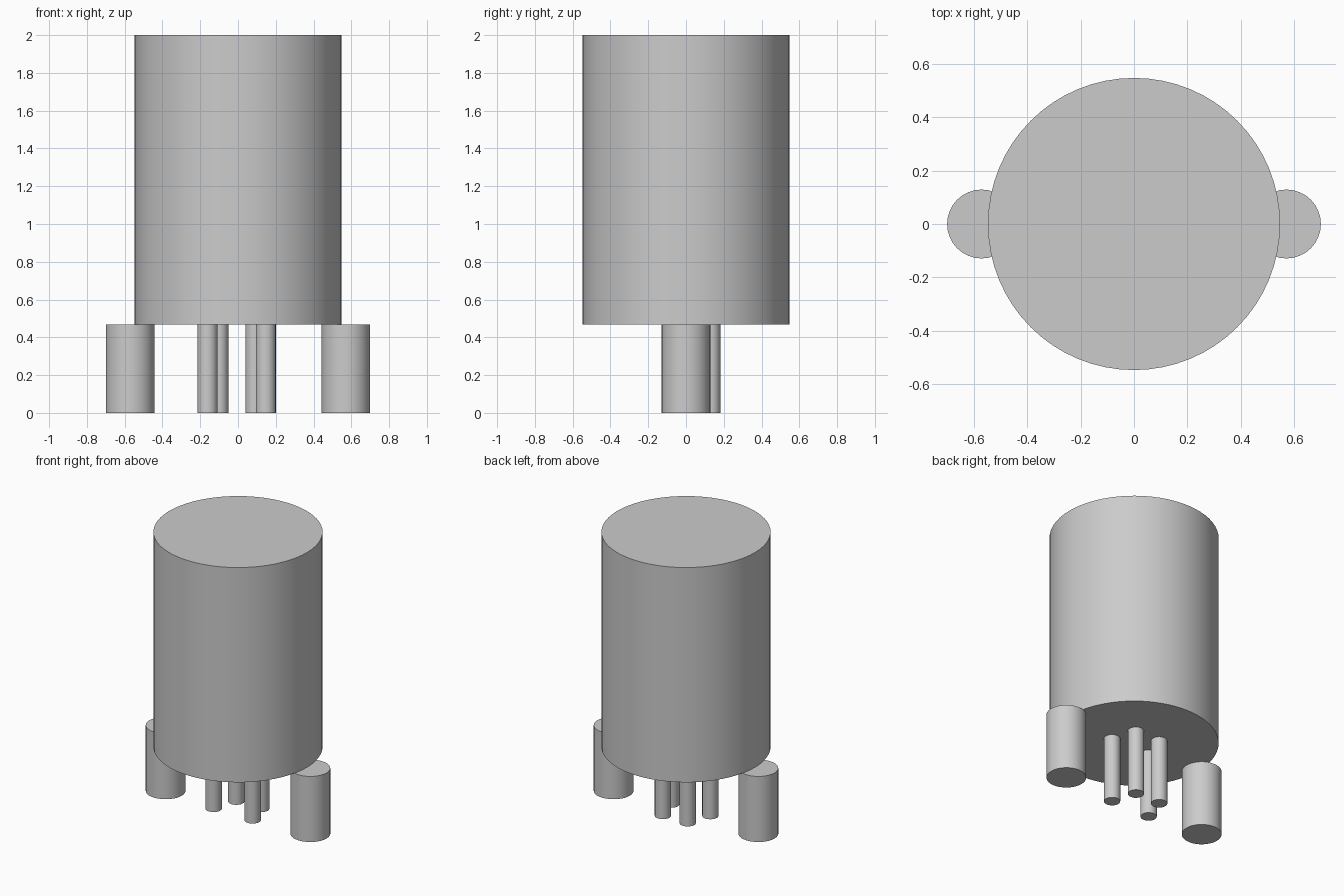
import bpy
import math

cube = bpy.data.objects.get("Cube")
if cube:
    bpy.data.objects.remove(cube, do_unlink=True)

# One plain grey for everything
grey = bpy.data.materials.new("plain_grey")
grey.use_nodes = True
colour = (0.6, 0.6, 0.6, 1)
grey.diffuse_color = colour
grey.node_tree.nodes["Principled BSDF"].inputs["Base Color"].default_value = colour


def cylinder(name, x, y, radius, bottom, top, sides):
    """Upright capped cylinder between two heights."""
    bpy.ops.mesh.primitive_cylinder_add(
        vertices=sides, radius=radius, depth=top - bottom,
        location=(x, y, (bottom + top) / 2))
    part = bpy.context.object
    part.name = name
    part.data.materials.append(grey)
    bpy.ops.object.shade_smooth_by_angle(angle=math.radians(30))
    return part


LEG_TOP = 0.468

# Main can
cylinder("body", 0, 0, 0.547, LEG_TOP, 2, 64)

# Mounting posts and contact pins, on both sides
for side, sign in (("left", 1), ("right", -1)):
    cylinder(f"{side}_post", sign * 0.571, 0, 0.129, 0, LEG_TOP, 32)
    cylinder(f"{side}_front_pin", sign * 0.154 - 0.007, -0.045, 0.053, 0, LEG_TOP, 24)
    cylinder(f"{side}_back_pin", sign * 0.098 - 0.006, 0.129, 0.053, 0, LEG_TOP, 24)
